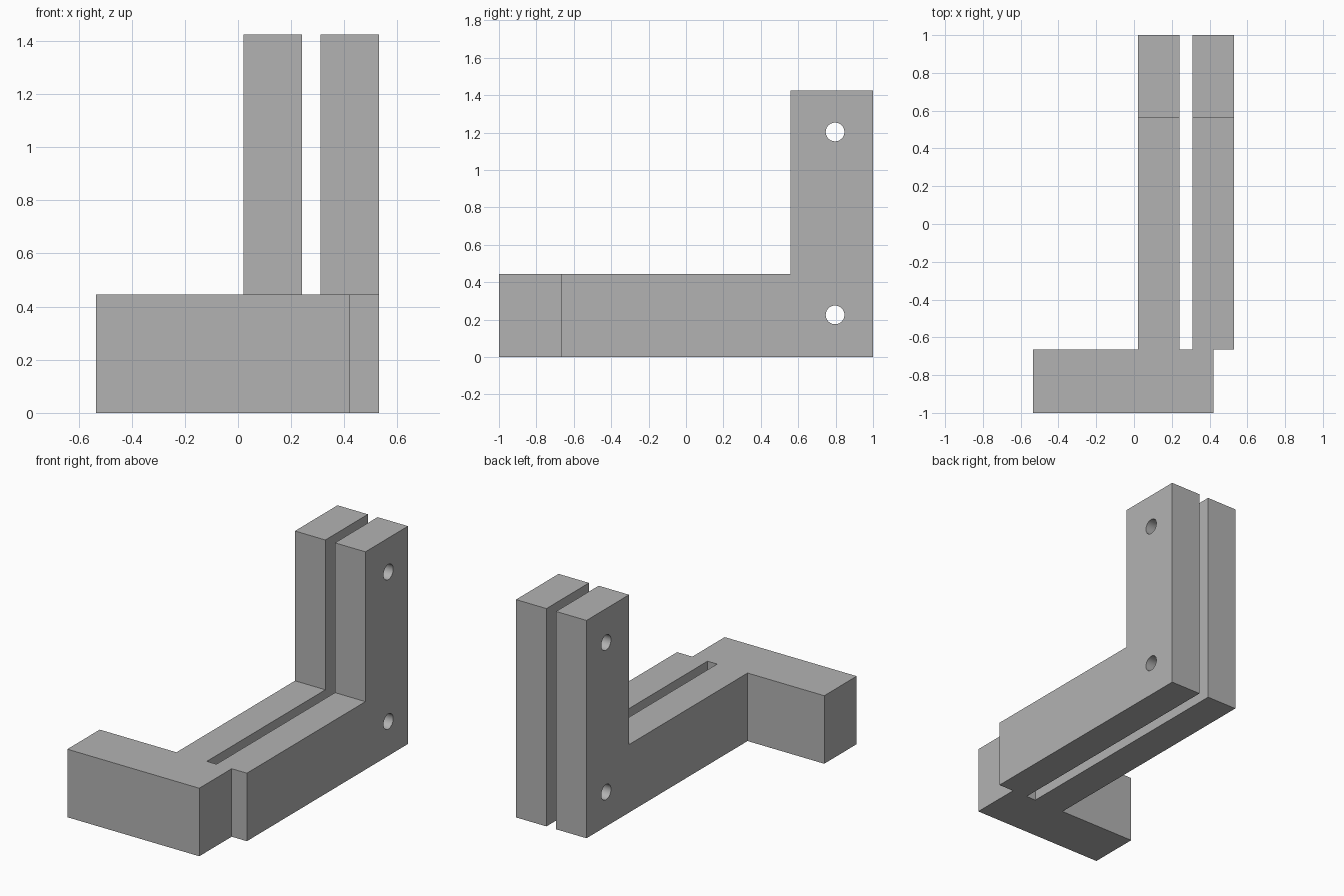
import bpy
import bmesh
import math
from mathutils import Matrix, Vector

cube = bpy.data.objects.get("Cube")
if cube:
    bpy.data.objects.remove(cube, do_unlink=True)

grey = bpy.data.materials.new("plain grey")
grey.use_nodes = True
colour = (0.45, 0.45, 0.45, 1)
grey.diffuse_color = colour
grey.node_tree.nodes["Principled BSDF"].inputs["Base Color"].default_value = colour

BASE_TOP, TOP = 0.445, 1.425
FOOT_BACK, UPRIGHT_FRONT = -0.665, 0.56
HOLE_Y, HOLE_RADIUS = 0.797, 0.05


def add_object(name, bm):
    bmesh.ops.recalc_face_normals(bm, faces=bm.faces[:])
    mesh = bpy.data.meshes.new(name)
    bm.to_mesh(mesh)
    bm.free()
    mesh.materials.append(grey)
    obj = bpy.data.objects.new(name, mesh)
    bpy.context.collection.objects.link(obj)
    return obj


def prism(name, outline, height):
    """Extrude a plan outline upward from the ground."""
    bm = bmesh.new()
    face = bm.faces.new([bm.verts.new((x, y, 0)) for x, y in outline])
    grown = bmesh.ops.extrude_face_region(bm, geom=[face], use_keep_orig=True)["geom"]
    top = [v for v in grown if isinstance(v, bmesh.types.BMVert)]
    bmesh.ops.translate(bm, verts=top, vec=Vector((0, 0, height)))
    return add_object(name, bm)


def box(name, low, high):
    low, high = Vector(low), Vector(high)
    bm = bmesh.new()
    matrix = Matrix.Translation((low + high) / 2) @ Matrix.Diagonal((high - low).to_4d())
    bmesh.ops.create_cube(bm, size=1, matrix=matrix)
    return add_object(name, bm)


def hole_pin(name, z):
    bm = bmesh.new()
    matrix = Matrix.Translation((0.28, HOLE_Y, z)) @ Matrix.Rotation(math.pi / 2, 4, "Y")
    bmesh.ops.create_cone(bm, cap_ends=True, segments=40, radius1=HOLE_RADIUS,
                          radius2=HOLE_RADIUS, depth=1, matrix=matrix)
    return add_object(name, bm)


def cut(target, cutter):
    cutter.hide_render = True
    mod = target.modifiers.new("cut", "BOOLEAN")
    mod.operation = "DIFFERENCE"
    mod.solver = "EXACT"
    mod.object = cutter
    bpy.context.view_layer.objects.active = target
    bpy.ops.object.modifier_apply(modifier=mod.name)
    bpy.data.objects.remove(cutter, do_unlink=True)


# Whole bracket in plan: sideways foot, two parallel arms and the slot between
bracket = prism("slotted_bracket", [
    (-0.535, -1), (0.42, -1), (0.42, FOOT_BACK), (0.53, FOOT_BACK),
    (0.53, 1), (0.31, 1), (0.31, FOOT_BACK), (0.24, FOOT_BACK),
    (0.24, 1), (0.02, 1), (0.02, FOOT_BACK), (-0.535, FOOT_BACK),
], TOP)

# Lower everything in front of the two uprights
cut(bracket, box("front_cutter", (-1, -2, BASE_TOP), (1, UPRIGHT_FRONT, 2)))

# Bolt holes through both arms
for hole_z in (0.225, 1.203):
    cut(bracket, hole_pin("hole_cutter", hole_z))

# Smooth hole walls, crisp edges elsewhere
bpy.ops.object.select_all(action="DESELECT")
bracket.select_set(True)
bpy.context.view_layer.objects.active = bracket
bpy.ops.object.shade_smooth_by_angle(angle=math.radians(30))
